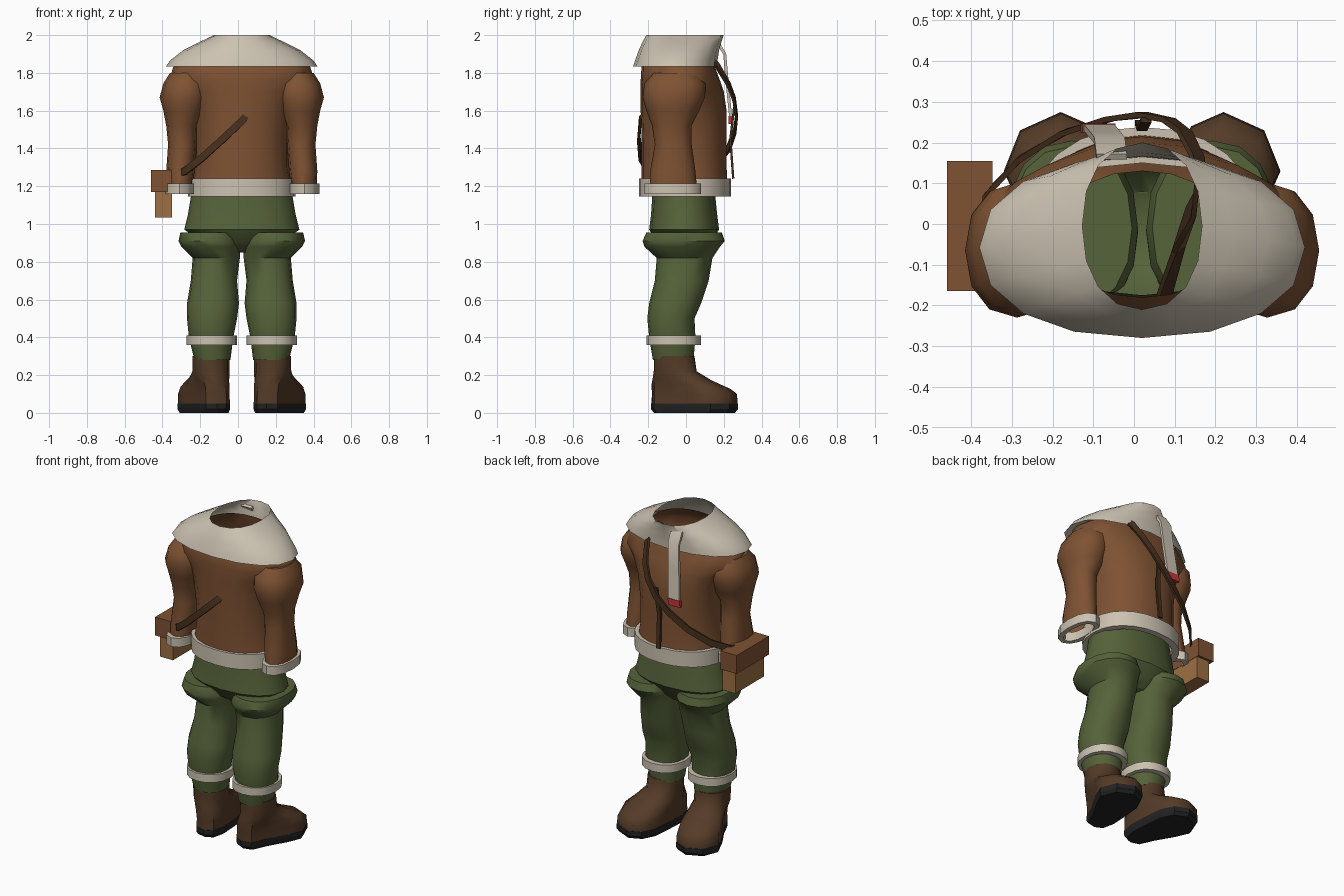
import bpy, bmesh, math
from mathutils import Vector

if "Cube" in bpy.data.objects:
    bpy.data.objects.remove(bpy.data.objects["Cube"])

CX = 0.02  # body centre line


def mat(name, r, g, b):
    m = bpy.data.materials.new(name)
    m.diffuse_color = (r, g, b, 1)
    m.use_nodes = True
    m.node_tree.nodes["Principled BSDF"].inputs["Base Color"].default_value = m.diffuse_color
    return m


JACKET = mat("jacket_brown", 0.21, 0.085, 0.033)
FUR = mat("fur_cream", 0.60, 0.54, 0.44)
GREEN = mat("trouser_green", 0.092, 0.125, 0.042)
BOOT = mat("boot_brown", 0.088, 0.043, 0.02)
SOLE = mat("sole_black", 0.016, 0.016, 0.017)
STRAP = mat("strap_dark_brown", 0.06, 0.028, 0.012)
TAN = mat("bag_tan", 0.34, 0.16, 0.058)
RED = mat("tassel_red", 0.55, 0.035, 0.045)


def finish(name, bm, material, smooth=40):
    bmesh.ops.recalc_face_normals(bm, faces=bm.faces)
    me = bpy.data.meshes.new(name)
    bm.to_mesh(me)
    bm.free()
    me.materials.append(material)
    ob = bpy.data.objects.new(name, me)
    bpy.context.collection.objects.link(ob)
    if smooth:
        bpy.ops.object.select_all(action='DESELECT')
        ob.select_set(True)
        bpy.context.view_layer.objects.active = ob
        bpy.ops.object.shade_smooth_by_angle(angle=math.radians(smooth))
    return ob


def oval(z, x0, x1, y0, y1, n=16, p=2.2):
    """Rounded ring filling the given x and y extents."""
    pts = []
    for i in range(n):
        a = 2 * math.pi * i / n
        c, s = math.cos(a), math.sin(a)
        pts.append(((x0 + x1) / 2 + (x1 - x0) / 2 * math.copysign(abs(c) ** (2 / p), c),
                    (y0 + y1) / 2 + (y1 - y0) / 2 * math.copysign(abs(s) ** (2 / p), s), z))
    return pts


def loft(name, rings, material, bottom=False, top=False, closed=False, side=1, smooth=40):
    """Skin a stack of rings; side=-1 mirrors across the body centre line."""
    bm = bmesh.new()
    vs = [[bm.verts.new((CX + side * (x - CX), y, z)) for x, y, z in r] for r in rings]
    n = len(vs[0])
    pairs = list(zip(vs, vs[1:])) + ([(vs[-1], vs[0])] if closed else [])
    for a, b in pairs:
        for i in range(n):
            j = (i + 1) % n
            bm.faces.new((a[i], a[j], b[j], b[i]))
    if bottom:
        bm.faces.new(vs[0])
    if top:
        bm.faces.new(vs[-1])
    return finish(name, bm, material, smooth)


def band(name, z0, z1, x0, x1, y0, y1, t, material, side=1, n=16):
    """Thick fur band open in the middle."""
    o = (x0, x1, y0, y1)
    i = (x0 + t, x1 - t, y0 + t, y1 - t)
    return loft(name, [oval(z0, *i, n=n), oval(z0, *o, n=n), oval(z1, *o, n=n), oval(z1, *i, n=n)],
                material, closed=True, side=side)


def ribbon(name, pts, w, t, material, across=None, loop=False):
    """Flat strip following a path around the body."""
    pts = [Vector(p) for p in pts]
    bm = bmesh.new()
    rows = []
    n = len(pts)
    for k, p in enumerate(pts):
        a = pts[(k - 1) % n] if loop else pts[max(k - 1, 0)]
        b = pts[(k + 1) % n] if loop else pts[min(k + 1, n - 1)]
        tan = (b - a).normalized()
        out = Vector((p.x - CX, p.y * 2, 0)).normalized()
        wide = Vector(across) if across else tan.cross(out).normalized()
        nor = wide.cross(tan).normalized()
        rows.append([bm.verts.new(p + wide * sx * w / 2 + nor * sy * t / 2)
                     for sx, sy in ((-1, -1), (1, -1), (1, 1), (-1, 1))])
    for a, b in list(zip(rows, rows[1:])) + ([(rows[-1], rows[0])] if loop else []):
        for i in range(4):
            j = (i + 1) % 4
            bm.faces.new((a[i], a[j], b[j], b[i]))
    if not loop:
        bm.faces.new(rows[0])
        bm.faces.new(rows[-1])
    return finish(name, bm, material, 35)


def box(name, x0, x1, y0, y1, z0, z1, material):
    bm = bmesh.new()
    bmesh.ops.create_cube(bm, size=1)
    for v in bm.verts:
        v.co = (x0 if v.co.x < 0 else x1, y0 if v.co.y < 0 else y1, z0 if v.co.z < 0 else z1)
    return finish(name, bm, material, 0)


# Jacket body, open at the neck
def body(z, rx, y0, y1):
    return oval(z, CX - rx, CX + rx, y0, y1, n=20)


loft("jacket", [body(1.20, .27, -.235, .22), body(1.30, .25, -.235, .215), body(1.45, .25, -.235, .215),
                body(1.60, .27, -.24, .215), body(1.70, .32, -.24, .20), body(1.76, .385, -.24, .18),
                body(1.84, .36, -.235, .15), body(1.90, .27, -.20, .135), body(1.93, .20, -.18, .13)], JACKET)
band("jacket_hem", 1.145, 1.24, -.265, .305, -.25, .238, .04, FUR, n=24)

# Fur cape with an open collar
loft("fur_cape", [oval(1.86, CX - .33, CX + .33, -.24, .15), oval(1.835, CX - .40, CX + .40, -.28, .165),
                  oval(1.865, CX - .38, CX + .38, -.27, .167), oval(1.92, CX - .31, CX + .31, -.25, .175),
                  oval(1.965, CX - .22, CX + .22, -.23, .188), oval(2.0, CX - .147, CX + .147, -.21, .20)], FUR)

# Hips
loft("hips", [oval(.85, -.05, .09, -.08, .08), oval(.90, -.18, .22, -.15, .13), oval(.97, -.285, .325, -.195, .175),
              oval(1.05, -.265, .305, -.185, .165), oval(1.2, -.24, .28, -.175, .15)], GREEN, bottom=True)

for side, label in ((1, "right"), (-1, "left")):
    # Sleeve with a puffed shoulder
    loft(label + "_sleeve", [oval(1.17, .285, .415, -.19, .06, 12), oval(1.28, .27, .42, -.19, .05, 12),
                             oval(1.42, .26, .41, -.165, .03, 12), oval(1.52, .255, .42, -.18, .03, 12),
                             oval(1.60, .22, .435, -.21, .07, 12), oval(1.67, .20, .455, -.23, .10, 12),
                             oval(1.745, .20, .435, -.22, .105, 12), oval(1.80, .22, .40, -.17, .06, 12)],
         JACKET, top=True, side=side)
    band(label + "_sleeve_cuff", 1.16, 1.215, .27, .432, -.22, .08, .03, FUR, side, 12)

    # Trouser leg with a flared top
    loft(label + "_trouser_leg", [oval(.28, .08, .27, -.175, .04), oval(.40, .065, .30, -.195, .05),
                                  oval(.50, .045, .31, -.205, .045), oval(.58, .035, .31, -.195, .08),
                                  oval(.70, .045, .29, -.165, .12), oval(.82, .03, .28, -.155, .14),
                                  oval(.88, .03, .34, -.22, .18), oval(.91, .03, .355, -.23, .205),
                                  oval(.955, .045, .345, -.21, .19)],
         GREEN, bottom=True, top=True, side=side)
    band(label + "_ankle_fur", .36, .41, .045, .312, -.21, .08, .04, FUR, side)

    # Boot: foot outline blended up into the ankle
    foot = [(.36, .13), (.32, .23), (.22, .275), (.14, .24), (.10, .16), (.088, .03), (.082, -.08),
            (.10, -.16), (.15, -.185), (.21, -.17), (.25, -.08), (.32, .04)]
    ankle = oval(0, .085, .28, -.17, .045, 12)
    ankle = ankle[1:] + ankle[:1]

    def foot_ring(z, k, dz=0.0, s=1.0):
        ring = []
        for (x, y), e in zip(foot, ankle):
            x, y = x + (e[0] - x) * k, y + (e[1] - y) * k
            ring.append((.2 + (x - .2) * s, .04 + (y - .04) * s, z - dz * max(0, y)))
        return ring

    loft(label + "_sole", [foot_ring(0, 0, 0, .93), foot_ring(.02, 0), foot_ring(.05, 0)], SOLE,
         bottom=True, top=True, side=side, smooth=30)
    loft(label + "_boot", [foot_ring(.05, 0, 0, .99), foot_ring(.10, 0, 0, .98), foot_ring(.15, .17, .1),
                           foot_ring(.185, .6, .1), foot_ring(.22, .95), foot_ring(.30, 1)],
         BOOT, bottom=True, top=True, side=side, smooth=50)

# Shoulder strap running around the body to the bag
ribbon("shoulder_strap", [(.16, .10, 1.90), (.155, .165, 1.84), (.125, .225, 1.74), (.085, .255, 1.66),
                          (.02, .268, 1.57), (-.06, .258, 1.49), (-.17, .225, 1.40), (-.28, .16, 1.32),
                          (-.365, .07, 1.27), (-.365, -.10, 1.25), (-.28, -.20, 1.28), (-.19, -.24, 1.35),
                          (-.08, -.25, 1.45), (.03, -.242, 1.555), (.07, -.19, 1.62), (.11, -.06, 1.76),
                          (.14, .03, 1.86)], .038, .014, STRAP, loop=True)
ribbon("hanging_strap", [(.03, .255, 1.62), (.02, .235, 1.45), (.015, .25, 1.24)], .026, .012, STRAP)

# Scarf end with a red tip
ribbon("scarf_end", [(-.055, .165, 1.965), (-.06, .205, 1.90), (-.07, .218, 1.75), (-.085, .236, 1.57)],
       .075, .016, FUR, across=(1, 0, 0))
ribbon("scarf_tip", [(-.086, .236, 1.572), (-.09, .236, 1.53)], .082, .022, RED, across=(1, 0, 0))

# Hip bag
box("bag_body", -.44, -.35, -.145, .14, 1.035, 1.18, TAN)
box("bag_flap", -.46, -.348, -.165, .155, 1.17, 1.285, JACKET)
